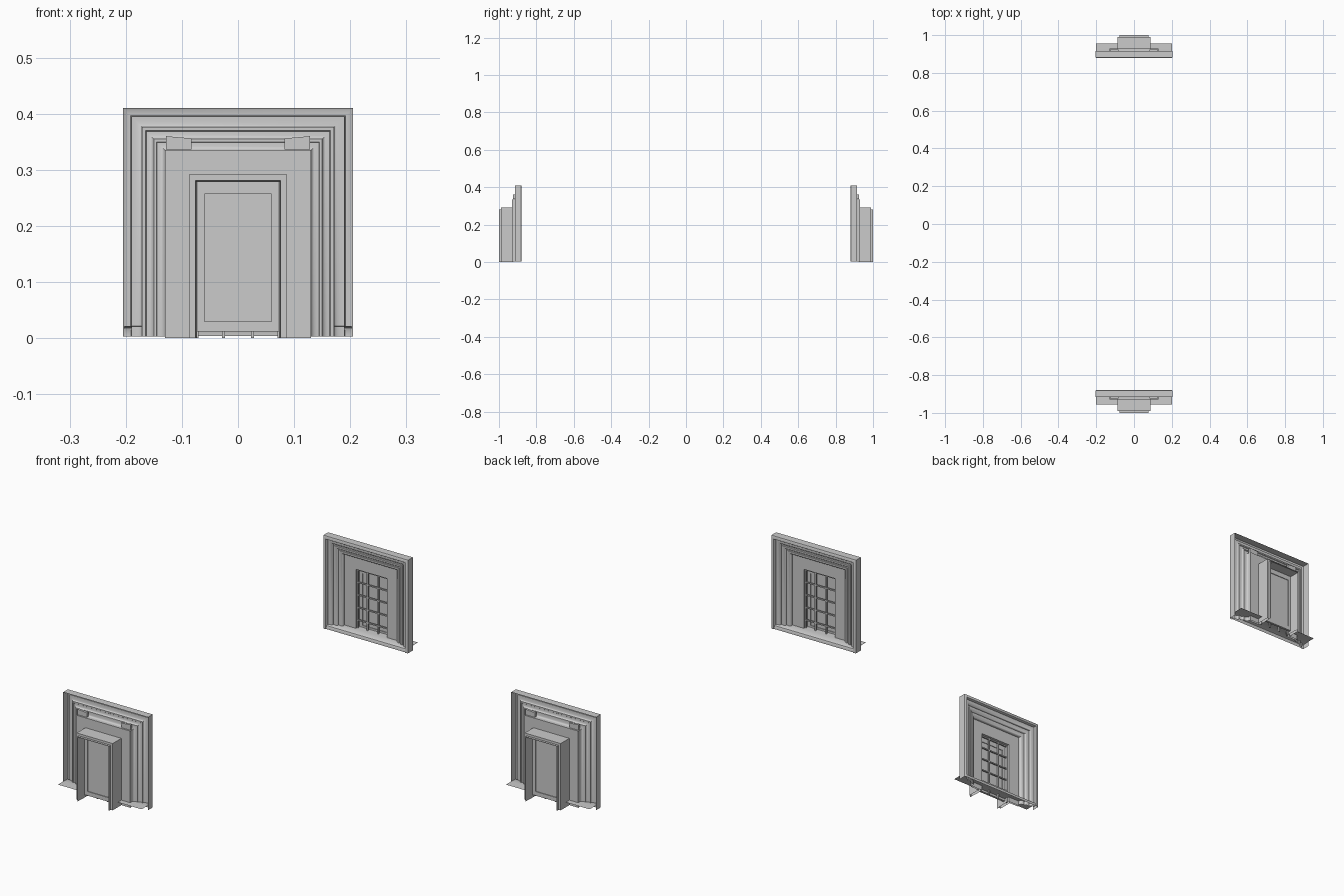
import bpy, bmesh, math

if "Cube" in bpy.data.objects:
    bpy.data.objects.remove(bpy.data.objects["Cube"])

HALF, HEIGHT = 0.205, 0.41   # outer size of one window surround
parts = []


def finish(name, bm, smooth=False):
    mesh = bpy.data.meshes.new(name)
    bm.to_mesh(mesh)
    bm.free()
    ob = bpy.data.objects.new(name, mesh)
    bpy.context.collection.objects.link(ob)
    if smooth:
        bpy.ops.object.select_all(action='DESELECT')
        ob.select_set(True)
        bpy.context.view_layer.objects.active = ob
        bpy.ops.object.shade_smooth_by_angle(angle=math.radians(35))
    parts.append(ob)
    return ob


def arch(name, profile, smooth=False, bottom=0.0):
    """Sweep a profile of (inset, y) up one jamb, across the head and down the other."""
    bm = bmesh.new()
    rows = []
    for d, y in profile:
        a, h = HALF - d, HEIGHT - d
        rows.append([bm.verts.new(p) for p in
                     ((-a, y, bottom), (-a, y, h), (a, y, h), (a, y, bottom))])
    for r, s in zip(rows, rows[1:]):
        for i in range(3):
            bm.faces.new((r[i], r[i + 1], s[i + 1], s[i]))
    return finish(name, bm, smooth)


def add_box(bm, x0, x1, y0, y1, z0, z1):
    v = bmesh.ops.create_cube(bm, size=1)['verts']
    bmesh.ops.scale(bm, vec=(x1 - x0, y1 - y0, z1 - z0), verts=v)
    bmesh.ops.translate(bm, vec=((x0 + x1) / 2, (y0 + y1) / 2, (z0 + z1) / 2), verts=v)
    return v


def cove(d0, y0, d1, y1, n=5):
    """Quarter round between two profile points."""
    return [(d0 + (d1 - d0) * math.sin(t), y0 + (y1 - y0) * (1 - math.cos(t)))
            for t in (math.pi / 2 * i / n for i in range(n + 1))]


# Stepped moulding, an open-backed shell
arch("moulded_surround",
     [(0, -0.915), (0, -0.882), (0.003, -0.88), (0.013, -0.88), (0.015, -0.883), (0.015, -0.892)]
     + cove(0.018, -0.892, 0.034, -0.899)
     + [(0.034, -0.903), (0.040, -0.903)]
     + cove(0.042, -0.900, 0.055, -0.909)
     + [(0.060, -0.909)]
     + cove(0.061, -0.907, 0.075, -0.916)
     + [(0.075, -0.922)], True, 0.003)

# Flat inner panel with a little thickness
arch("inner_panel", [(0.130, -0.922), (0.075, -0.922), (0.075, -0.930), (0.118, -0.930)])

# Deep reveal projecting outward, open at its outer end
arch("window_reveal", [(0.130, -0.922), (0.132, -0.952), (0.130, -1.0), (0.128, -1.0),
                       (0.128, -0.99), (0.118, -0.99), (0.118, -0.930)])

# Sash frame around the pane and the pane itself
bm = bmesh.new()
for s in (-1, 1):
    add_box(bm, *sorted((s * 0.06, s * 0.074)), -0.955, -0.945, 0.012, 0.279)
add_box(bm, -0.06, 0.06, -0.955, -0.945, 0.012, 0.03)
add_box(bm, -0.06, 0.06, -0.955, -0.945, 0.257, 0.279)
finish("sash_frame", bm)
bm = bmesh.new()
add_box(bm, -0.06, 0.06, -0.952, -0.948, 0.03, 0.257)
finish("window_pane", bm)

# Lattice bars
bm = bmesh.new()
for x in (-0.073, -0.026, 0.026, 0.073):
    add_box(bm, x - 0.0025, x + 0.0025, -0.938, -0.930, 0.0, 0.279)
for i in range(1, 6):
    z = 0.055 * i
    add_box(bm, -0.082, 0.082, -0.937, -0.931, z - 0.0025, z + 0.0025)
finish("lattice_bars", bm)

# Floor ledge with a rounded lip on the decorated side
bm = bmesh.new()
rows = []
for y, z in ((-0.955, 0.022), (-0.92, 0.022), (-0.89, 0.021), (-0.884, 0.018),
             (-0.8815, 0.012), (-0.8815, 0.004)):
    rows.append([bm.verts.new((x, y, z)) for x in (-0.202, 0.202)])
for r, s in zip(rows, rows[1:]):
    bm.faces.new((r[0], r[1], s[1], s[0]))
finish("floor_ledge", bm, True)

# Tilted blocks behind the head of the panel
bm = bmesh.new()
for s in (-1, 1):
    for v in add_box(bm, *sorted((s * 0.083, s * 0.128)), -0.925, -0.915, 0.336, 0.357):
        if v.co.z > 0.35:
            v.co.z += 0.003 if abs(v.co.x) > 0.1 else -0.001
finish("head_block", bm)

# Opposite window, turned to face the first
for ob in list(parts):
    twin = ob.copy()
    twin.name = "opposite_" + ob.name
    twin.rotation_euler.z = math.pi
    bpy.context.collection.objects.link(twin)
